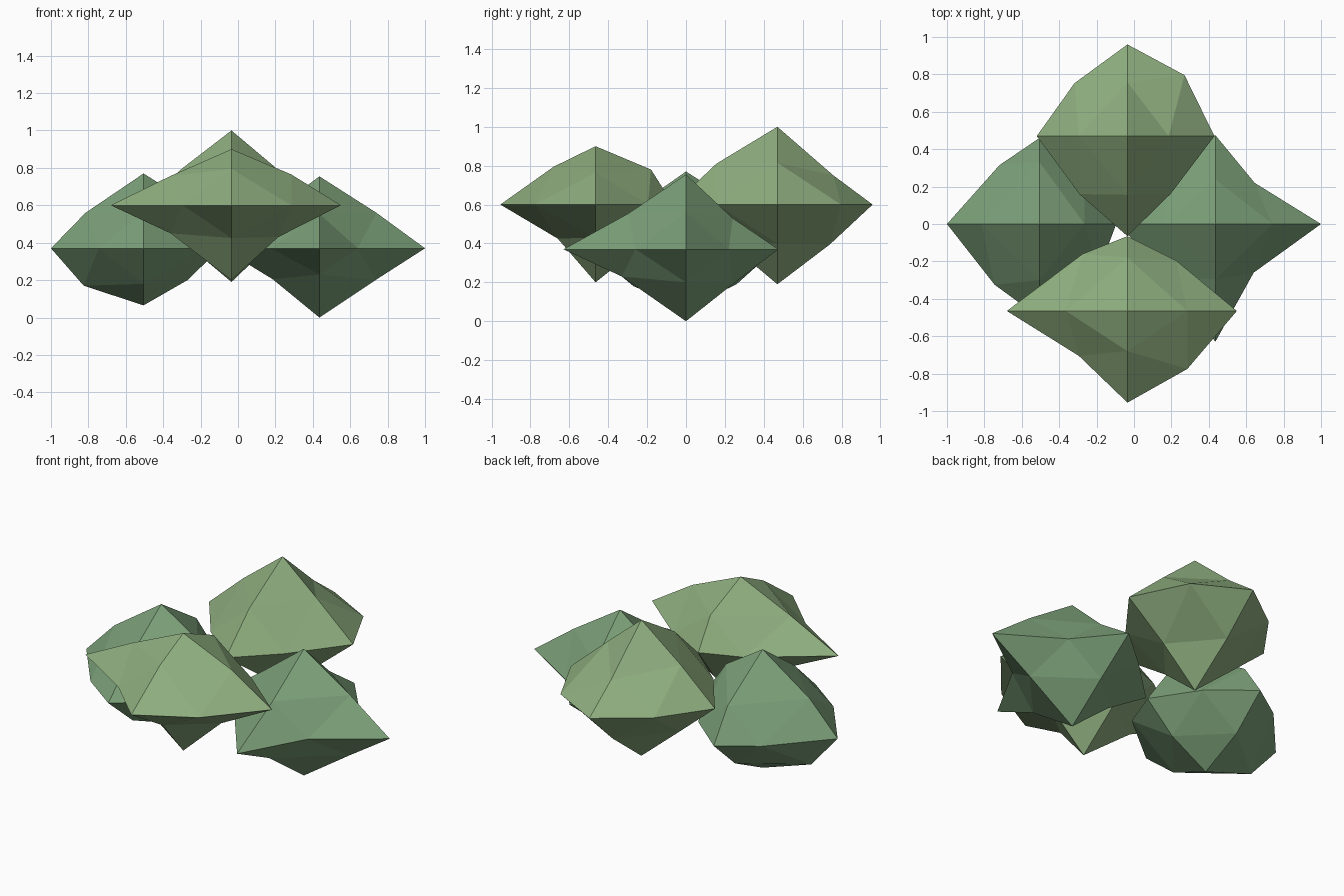
import bpy, bmesh
from itertools import product
from mathutils import Vector

if "Cube" in bpy.data.objects:
    bpy.data.objects.remove(bpy.data.objects["Cube"])

# Each clump is an octahedron split once, with every tip and edge midpoint pushed in or out.
# tips: lengths along -x +x -y +y -z +z
# xy / xz / yz: midpoint offsets in that plane, for signs (--)(-+)(+-)(++)
CLUMPS = {
    "foliage_left": dict(
        shade="deep", centre=(-.505, 0, .37), tips=(.495, .41, .50, .46, .305, .40),
        xy=((.24, .325), (.214, .315), (.32, .24), (.24, .26)),
        xz=((.32, .20), (.31, .19), (.235, .17), (.24, .25)),
        yz=((.27, .19), (.30, .19), (.26, .18), (.33, .19))),
    "foliage_right": dict(
        shade="deep", centre=(.435, 0, .37), tips=(.52, .565, .63, .475, .37, .385),
        xy=((.26, .28), (.25, .26), (.205, .26), (.21, .22)),
        xz=((.25, .165), (.27, .18), (.30, .17), (.305, .19)),
        yz=((.33, .14), (.295, .185), (.24, .18), (.24, .16))),
    "foliage_back": dict(
        shade="light", centre=(-.035, .47, .6), tips=(.485, .465, .535, .49, .41, .40),
        xy=((.257, .31), (.283, .283), (.23, .31), (.305, .326)),
        xz=((.25, .20), (.26, .20), (.22, .20), (.22, .215)),
        yz=((.25, .20), (.314, .21), (.27, .205), (.288, .15))),
    "foliage_front": dict(
        shade="light", centre=(-.035, -.465, .6), tips=(.645, .585, .49, .40, .40, .30),
        xy=((.26, .24), (.24, .305), (.32, .31), (.26, .27)),
        xz=((.325, .15), (.33, .155), (.25, .17), (.32, .165)),
        yz=((.195, .175), (.215, .195), (.25, .20), (.285, .18))),
}


def material(name, colour):
    mat = bpy.data.materials.new(name)
    mat.diffuse_color = (*colour, 1)
    mat.use_nodes = True
    mat.node_tree.nodes["Principled BSDF"].inputs["Base Color"].default_value = mat.diffuse_color
    return mat


MATS = {"light": material("light_leaf", (.27, .42, .21)),
        "deep": material("deep_leaf", (.20, .35, .19))}


def clump(name, shade, centre, tips, **planes):
    bm = bmesh.new()
    tip, mid = {}, {}
    # Tips on the axes
    for axis, sign in product(range(3), (-1, 1)):
        co = Vector(centre)
        co[axis] += sign * tips[2 * axis + (sign > 0)]
        tip[axis, sign] = bm.verts.new(co)
    # Midpoints between neighbouring tips
    for plane, offsets in planes.items():
        a, b = ("xyz".index(c) for c in plane)
        for (sa, sb), (da, db) in zip(product((-1, 1), repeat=2), offsets):
            co = Vector(centre)
            co[a] += sa * da
            co[b] += sb * db
            mid[a, sa, b, sb] = bm.verts.new(co)
    # Four triangles in each octant
    for sx, sy, sz in product((-1, 1), repeat=3):
        x, y, z = tip[0, sx], tip[1, sy], tip[2, sz]
        xy, xz, yz = mid[0, sx, 1, sy], mid[0, sx, 2, sz], mid[1, sy, 2, sz]
        for tri in ((x, xy, xz), (xy, y, yz), (xz, yz, z), (xy, yz, xz)):
            bm.faces.new(tri if sx * sy * sz > 0 else tri[::-1])
    mesh = bpy.data.meshes.new(name)
    bm.to_mesh(mesh)
    bm.free()
    mesh.materials.append(MATS[shade])
    bpy.context.collection.objects.link(bpy.data.objects.new(name, mesh))


for clump_name, spec in CLUMPS.items():
    clump(clump_name, **spec)
